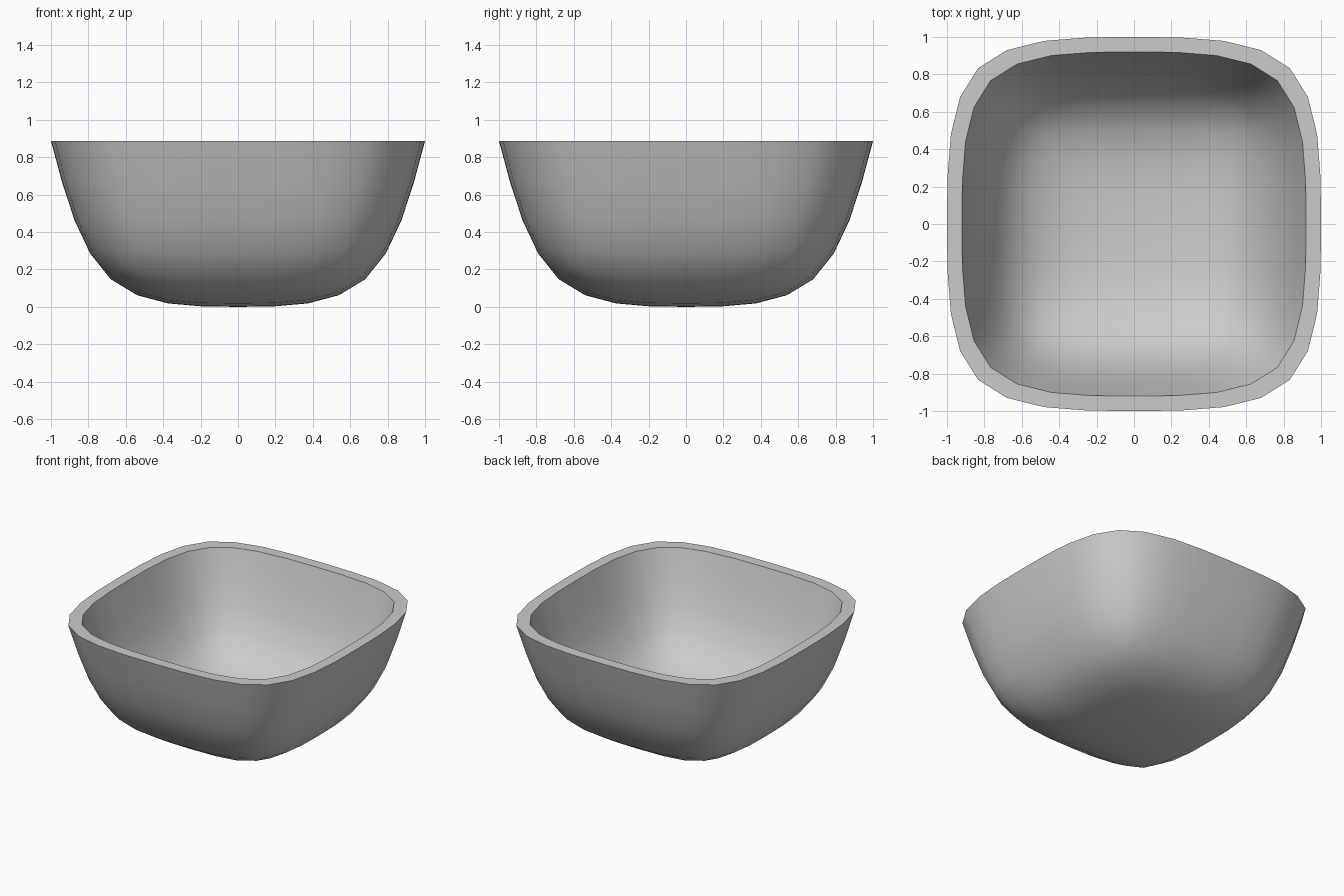
import bpy, bmesh

cube = bpy.data.objects.get("Cube")
if cube:
    bpy.data.objects.remove(cube)

HEIGHT = 0.887   # rim height
TAPER = 0.77     # cage width at the base relative to the rim
WALL = 0.92      # inner wall relative to the outer wall
FLOOR = 0.08     # floor thickness

# Square loop with a midpoint on every side
LOOP = [(1, 0), (1, 1), (0, 1), (-1, 1), (-1, 0), (-1, -1), (0, -1), (1, -1)]

clay = bpy.data.materials.new("plain grey")
clay.use_nodes = True
grey = (0.6, 0.6, 0.6, 1)
clay.diffuse_color = grey
clay.node_tree.nodes["Principled BSDF"].inputs["Base Color"].default_value = grey

bm = bmesh.new()


def ring(size, z):
    return [bm.verts.new((x * size, y * size, z)) for x, y in LOOP]


def bridge(a, b):
    for i in range(8):
        j = (i + 1) % 8
        bm.faces.new((a[i], a[j], b[j], b[i]))


def cap(loop, z):
    centre = bm.verts.new((0, 0, z))
    for i in range(0, 8, 2):
        bm.faces.new((centre, loop[i], loop[i + 1], loop[(i + 2) % 8]))


# Cage: outer wall, flat rim, inner wall and the two floors
outer_base = ring(TAPER, 0)
outer_rim = ring(1, HEIGHT)
inner_rim = ring(WALL, HEIGHT)
inner_base = ring(TAPER * WALL, FLOOR)
bridge(outer_base, outer_rim)
bridge(outer_rim, inner_rim)
bridge(inner_rim, inner_base)
cap(outer_base, 0)
cap(inner_base, FLOOR)
bmesh.ops.recalc_face_normals(bm, faces=bm.faces)

# Crisp rim edges
crease = bm.edges.layers.float.new("crease_edge")
for loop in (outer_rim, inner_rim):
    for i in range(8):
        edge = bm.edges.get((loop[i], loop[(i + 1) % 8]))
        edge[crease] = 1.0
        edge.smooth = False
for face in bm.faces:
    face.smooth = True

mesh = bpy.data.meshes.new("bowl")
bm.to_mesh(mesh)
bm.free()
mesh.materials.append(clay)
bowl = bpy.data.objects.new("bowl", mesh)
bpy.context.collection.objects.link(bowl)

# Rounded form
subsurf = bowl.modifiers.new("rounding", 'SUBSURF')
subsurf.levels = 2
subsurf.render_levels = 2
